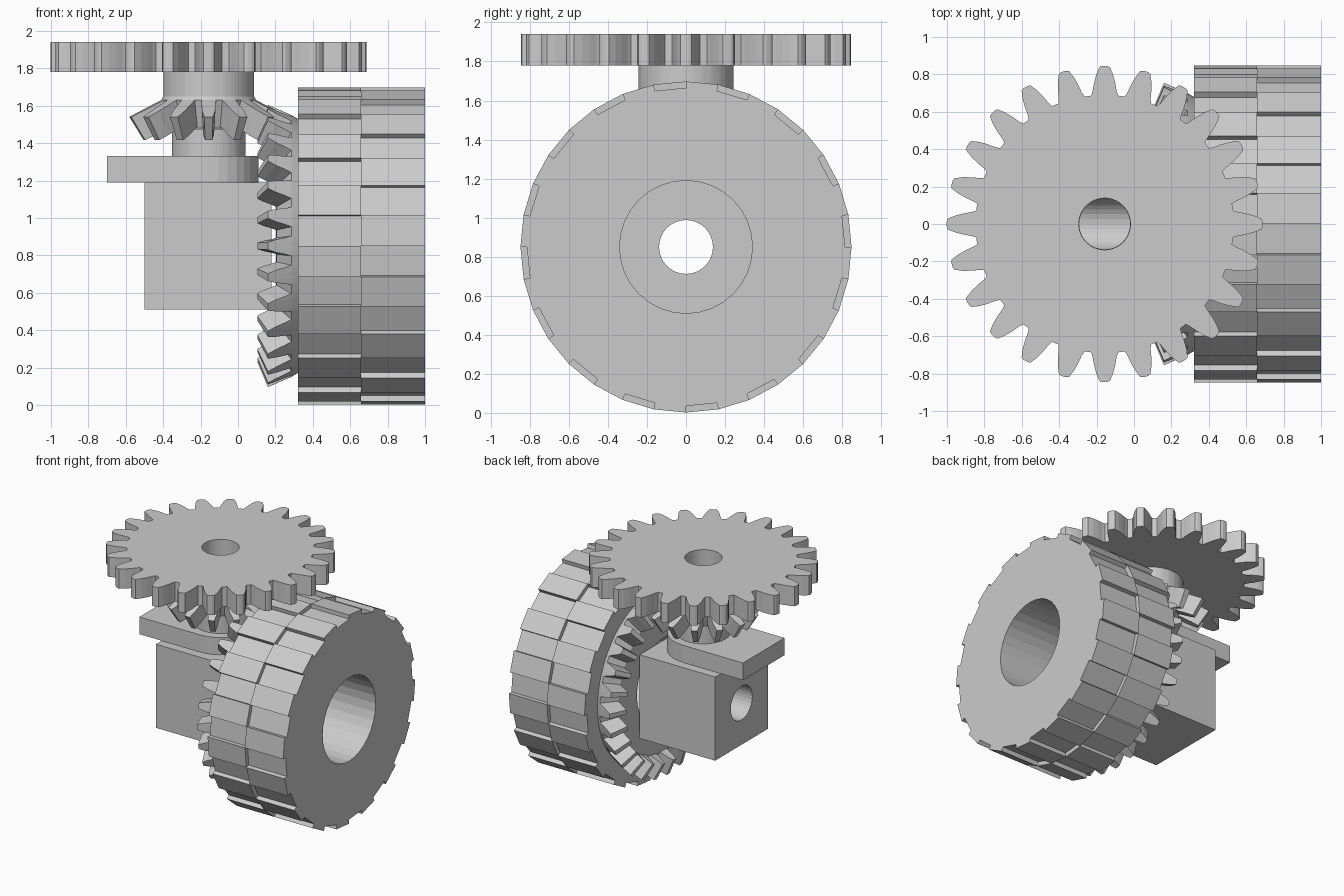
import bpy, bmesh, math

if "Cube" in bpy.data.objects:
    bpy.data.objects.remove(bpy.data.objects["Cube"])

AX, AZ = -0.157, 0.85      # the two gear axes cross at (AX, 0, AZ)
grey = bpy.data.materials.new("light_grey")
grey.diffuse_color = (0.6, 0.6, 0.6, 1)
grey.use_nodes = True
grey.node_tree.nodes["Principled BSDF"].inputs["Base Color"].default_value = grey.diffuse_color
TAU = 2 * math.pi


def finish(name, bm):
    bmesh.ops.remove_doubles(bm, verts=bm.verts, dist=1e-5)
    bmesh.ops.recalc_face_normals(bm, faces=bm.faces)
    me = bpy.data.meshes.new(name)
    bm.to_mesh(me)
    bm.free()
    ob = bpy.data.objects.new(name, me)
    me.materials.append(grey)
    bpy.context.collection.objects.link(ob)
    return ob


def ring_solid(name, rings, along_x=False):
    """Join rings of (angle, radius, height) into a closed tube round an axis."""
    bm = bmesh.new()
    loops = []
    for ring in rings:
        loop = []
        for a, r, h in ring:
            u, v = r * math.cos(a), r * math.sin(a)
            co = (AX + h, u, AZ + v) if along_x else (AX + u, v, AZ + h)
            loop.append(bm.verts.new(co))
        loops.append(loop)
    for i, lo in enumerate(loops):
        hi = loops[(i + 1) % len(loops)]
        for j in range(len(lo)):
            k = (j + 1) % len(lo)
            bm.faces.new((lo[j], lo[k], hi[k], hi[j]))
    return finish(name, bm)


def circle(angles, r, h):
    return [(a, r, h) for a in angles]


def tooth_points(n, half, phase):
    """(angle, t) round a gear; half is a list of (pitch fraction, t) root to tip."""
    sides = [(-f, t) for f, t in half] + [(f, t) for f, t in reversed(half)]
    return [(phase + (i + f) * TAU / n, t) for i in range(n) for f, t in sides]


# top spur gear
half = [(w / r / (TAU / 24), r) for w, r in
        [(0.072, 0.69), (0.064, 0.715), (0.057, 0.755), (0.045, 0.80), (0.028, 0.84), (0.012, 0.845)]]
pts = tooth_points(24, half, 0)
ang = [a for a, _ in pts]
z0, z1 = 1.78 - AZ, 1.94 - AZ
ring_solid("top_spur_gear", [
    [(a, r, z0) for a, r in pts], [(a, r, z1) for a, r in pts],
    circle(ang, 0.138, z1), circle(ang, 0.138, z0)])


# bevel gears: teeth taper toward the shared apex
def bevel(name, n, phase, root, tip, before, after, along_x):
    pts = tooth_points(n, [(0.34, 0), (0.27, 0.3), (0.21, 0.65), (0.12, 1)], phase)
    ang = [a for a, _ in pts]
    s = 0.82
    outer = [(a, root[0] + t * (tip[0] - root[0]), root[1] + t * (tip[1] - root[1]))
             for a, t in pts]
    inner = [(a, r * s, h * s) for a, r, h in outer]
    rings = [circle(ang, *p) for p in before]
    rings += [circle(ang, root[0] * s, root[1] * s), inner, outer, circle(ang, *root)]
    rings += [circle(ang, *p) for p in after]
    ring_solid(name, rings, along_x)


bevel("bevel_pinion", 14, -math.pi / 2, (0.255, 0.78), (0.43, 0.69),
      [(0.138, 1.33 - AZ), (0.197, 1.33 - AZ), (0.197, 1.47 - AZ)],
      [(0.243, 1.65 - AZ), (0.243, z0), (0.138, z0)], False)
bevel("bevel_wheel_gear", 28, math.pi / 2, (0.70, 0.442), (0.755, 0.317),
      [(0.34, 0.36)], [(0.68, 0.477), (0.34, 0.477)], True)

# notched drum: two rings, with recesses staggered by half a pitch
for name, x0, x1, parity in (("inner_drum_ring", 0.32, 0.657, 1),
                             ("outer_drum_ring", 0.657, 1.0, 0)):
    prof = []
    for k in range(32):
        r = 0.815 if k % 2 == parity else 0.848
        prof += [(k * TAU / 32, r), ((k + 1) * TAU / 32, r)]
    ang = [a for a, _ in prof]
    h0, h1 = x0 - AX, x1 - AX
    ring_solid(name, [
        circle(ang, 0.34, h0), [(a, r, h0) for a, r in prof],
        [(a, r, h1) for a, r in prof], circle(ang, 0.34, h1)], True)


def prism(name, outline, z_low, z_high):
    bm = bmesh.new()
    base = bm.faces.new([bm.verts.new((x, y, z_low)) for x, y in outline])
    up = bmesh.ops.extrude_face_region(bm, geom=[base])["geom"]
    bmesh.ops.translate(bm, vec=(0, 0, z_high - z_low),
                        verts=[v for v in up if isinstance(v, bmesh.types.BMVert)])
    return finish(name, bm)


def bore_cutter(name, r, depth, loc, rot):
    bpy.ops.mesh.primitive_cylinder_add(vertices=32, radius=r, depth=depth,
                                        location=loc, rotation=rot)
    ob = bpy.context.object
    ob.name = name
    ob.hide_render = True
    ob.hide_set(True)
    ob.data.materials.append(grey)
    return ob


def cut(ob, cutter):
    m = ob.modifiers.new("bore", 'BOOLEAN')
    m.operation = 'DIFFERENCE'
    m.solver = 'EXACT'
    m.object = cutter


# bearing block and round-ended plate
block = prism("bearing_block", [(-0.5, -0.34), (0.18, -0.34), (0.18, 0.34), (-0.5, 0.34)], 0.51, 1.19)
arc = [(AX + 0.267 * math.cos(a), 0.267 * math.sin(a))
       for a in [-math.pi / 2 + i * math.pi / 16 for i in range(17)]]
plate = prism("bearing_plate", [(-0.7, 0.267), (-0.7, -0.267)] + arc, 1.19, 1.33)

# shaft bores
across = bore_cutter("cross_bore_cutter", 0.138, 1.2, (-0.16, 0, AZ), (0, math.pi / 2, 0))
down = bore_cutter("vertical_bore_cutter", 0.136, 0.65, (AX, 0, AZ + 0.325), (0, 0, 0))
cut(block, across)
cut(block, down)
cut(plate, down)
